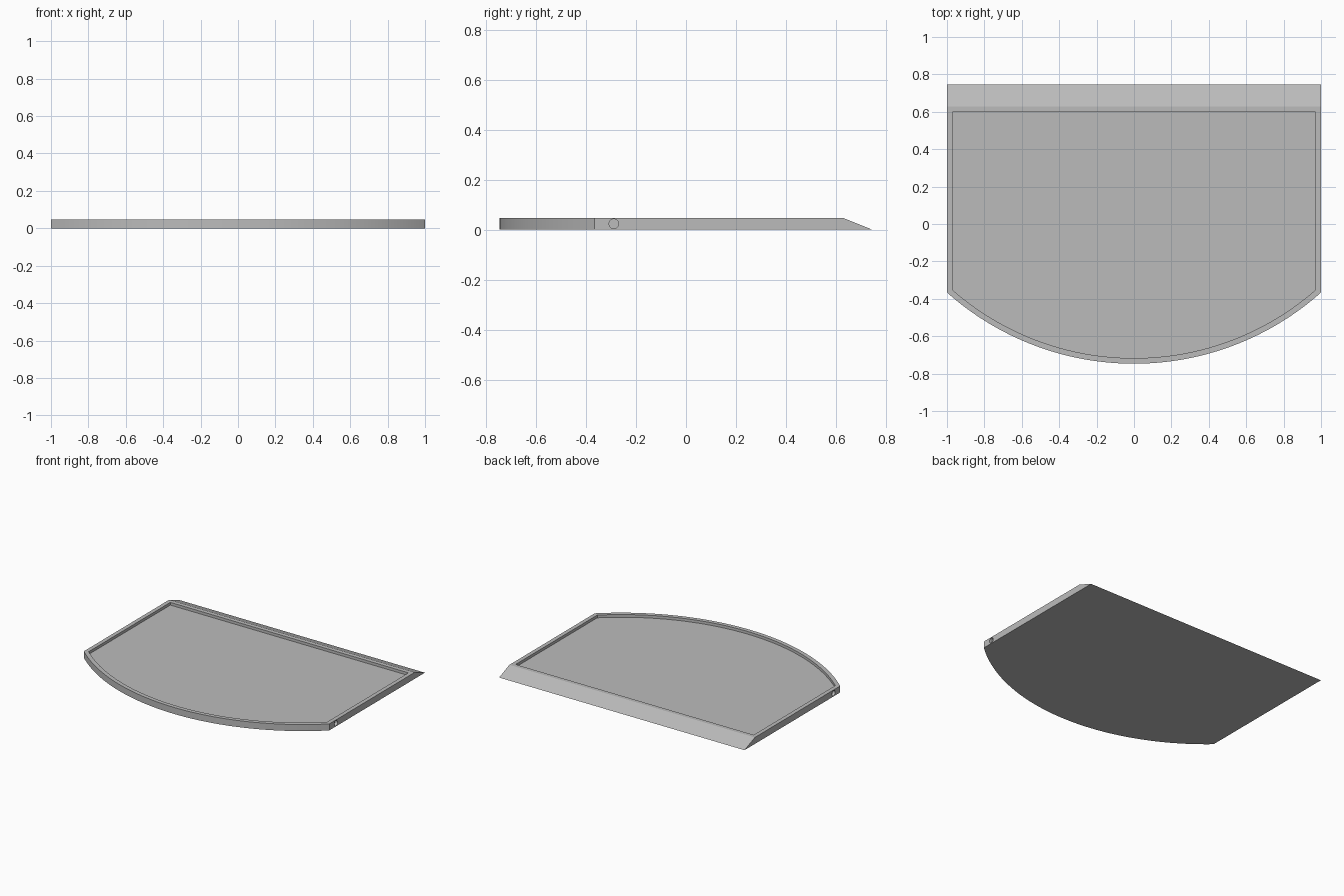
import bpy
import bmesh
import math
from mathutils import Matrix

HEIGHT, FLOOR = 0.048, 0.028
BACK, RAMP_TOP = 0.747, 0.627
RADIUS, CENTRE_Y = 1.503, 0.756
RIM = 0.03

cube = bpy.data.objects.get("Cube")
if cube:
    bpy.data.objects.remove(cube)

grey = bpy.data.materials.new("plain grey")
grey.use_nodes = True
colour = (0.5, 0.5, 0.5, 1)
grey.diffuse_color = colour
grey.node_tree.nodes["Principled BSDF"].inputs["Base Color"].default_value = colour


def outline(half_width, radius, back, steps=64):
    """Straight back and sides with a bowed front."""
    sweep = math.asin(half_width / radius)
    points = [(half_width, back), (-half_width, back)]
    for i in range(steps + 1):
        a = sweep * (2 * i / steps - 1)
        points.append((radius * math.sin(a), CENTRE_Y - radius * math.cos(a)))
    return points


def add_object(name, bm):
    bmesh.ops.recalc_face_normals(bm, faces=bm.faces)
    mesh = bpy.data.meshes.new(name)
    bm.to_mesh(mesh)
    bm.free()
    mesh.materials.append(grey)
    obj = bpy.data.objects.new(name, mesh)
    bpy.context.collection.objects.link(obj)
    return obj


def prism(name, points, bottom, top, ramp_y=None):
    bm = bmesh.new()
    base = bm.faces.new([bm.verts.new((x, y, bottom)) for x, y in points])
    result = bmesh.ops.extrude_face_region(bm, geom=[base], use_keep_orig=True)
    for v in result["geom"]:
        if isinstance(v, bmesh.types.BMVert):
            v.co.z = top
            # Pull the upper back edge forward to make the ramp
            if ramp_y is not None and v.co.y > ramp_y:
                v.co.y = ramp_y
    return add_object(name, bm)


def cut(target, cutter):
    cutter.hide_render = True
    mod = target.modifiers.new("cut", 'BOOLEAN')
    mod.operation = 'DIFFERENCE'
    mod.solver = 'EXACT'
    mod.object = cutter
    bpy.context.view_layer.objects.active = target
    bpy.ops.object.modifier_apply(modifier=mod.name)
    bpy.data.objects.remove(cutter)


# Tray body with a ramped back edge
tray = prism("tray", outline(1, RADIUS, BACK), 0, HEIGHT, RAMP_TOP)

# Shallow recess inside the rim
cut(tray, prism("recess_cutter", outline(1 - RIM, RADIUS - RIM, 0.598), FLOOR, HEIGHT + 0.1))

# Small blind hole in each side
for side, name in ((1, "left_hole_cutter"), (-1, "right_hole_cutter")):
    bm = bmesh.new()
    place = Matrix.Translation((side, -0.289, HEIGHT / 2)) @ Matrix.Rotation(math.pi / 2, 4, 'Y')
    bmesh.ops.create_cone(bm, cap_ends=True, segments=32, radius1=0.019,
                          radius2=0.019, depth=0.04, matrix=place)
    cut(tray, add_object(name, bm))

# Smooth curves, crisp edges
bpy.ops.object.select_all(action='DESELECT')
tray.select_set(True)
bpy.context.view_layer.objects.active = tray
bpy.ops.object.shade_smooth_by_angle(angle=math.radians(15))
